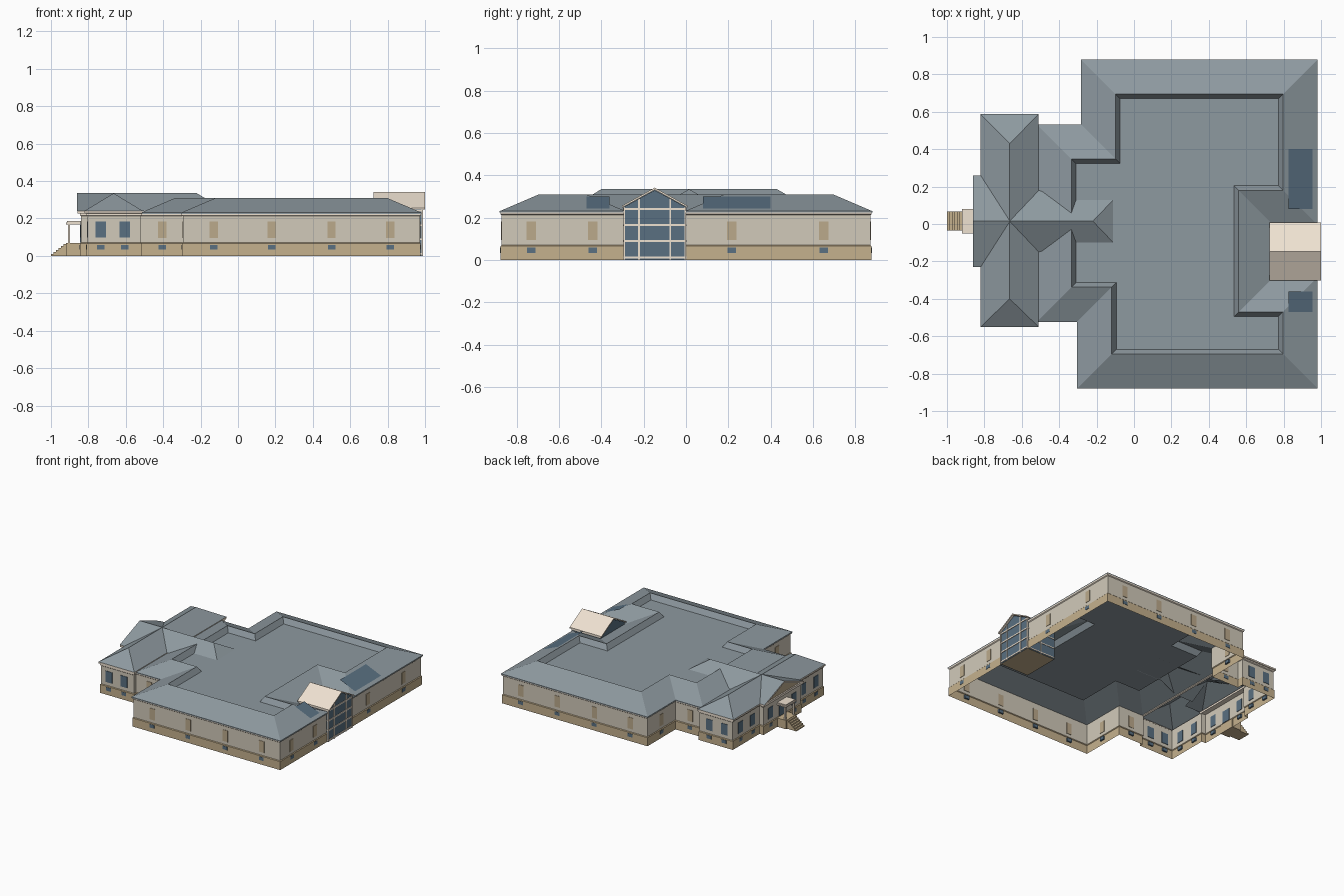
import bpy
from mathutils import Vector

if "Cube" in bpy.data.objects:
    bpy.data.objects.remove(bpy.data.objects["Cube"])


def mat(name, r, g, b):
    m = bpy.data.materials.new(name)
    m.diffuse_color = (r, g, b, 1)
    m.use_nodes = True
    m.node_tree.nodes["Principled BSDF"].inputs["Base Color"].default_value = m.diffuse_color
    return m


ROOF = mat("slate", .27, .32, .35)
WALL = mat("plaster", .64, .59, .49)
BASE = mat("stone", .56, .44, .27)
GLASS = mat("glass", .10, .16, .22)
CREAM = mat("cream", .86, .76, .64)
TAN = mat("tan_panel", .50, .40, .26)


def mesh(name, verts, faces, m):
    me = bpy.data.meshes.new(name)
    me.from_pydata(verts, [], faces)
    me.materials.append(m)
    ob = bpy.data.objects.new(name, me)
    bpy.context.collection.objects.link(ob)
    return ob


def boxes(name, items, m):
    """Axis-aligned boxes given as (x0, x1, y0, y1, z0, z1), joined in one object."""
    v, f = [], []
    for x0, x1, y0, y1, z0, z1 in items:
        n = len(v)
        v += [(x, y, z) for z in (z0, z1) for x, y in ((x0, y0), (x1, y0), (x1, y1), (x0, y1))]
        f += [(n + 3, n + 2, n + 1, n), (n + 4, n + 5, n + 6, n + 7)]
        f += [(n + i, n + (i + 1) % 4, n + (i + 1) % 4 + 4, n + i + 4) for i in range(4)]
    return mesh(name, v, f, m)


def offset(path, d, closed):
    pts = [Vector(p) for p in path]
    k, out = len(pts), []
    for i, p in enumerate(pts):
        a = (p - pts[i - 1]).normalized() if closed or i > 0 else None
        b = (pts[(i + 1) % k] - p).normalized() if closed or i < k - 1 else None
        a, b = a or b, b or a
        n1, n2 = Vector((a.y, -a.x)), Vector((b.y, -b.x))
        out.append(p + (n1 + n2) * (d / (1 + n1.dot(n2))))
    return out


def sweep(name, path, profile, m, closed=False, cap=False):
    """Sweep a profile of (outward offset, z) along a counter-clockwise plan path."""
    k, v, f = len(path), [], []
    for d, z in profile:
        v += [(p.x, p.y, z) for p in offset(path, d, closed)]
    for r in range(len(profile) - 1):
        for i in range(k if closed else k - 1):
            j = (i + 1) % k
            f.append((r * k + i, r * k + j, r * k + k + j, r * k + k + i))
    if cap:
        f.append(tuple(range(len(v) - k, len(v))))
    return mesh(name, v, f, m)


# Outer walls: open shell, interrupted by the glass hall on the right
plan = [(.972, 0), (.972, .87), (-.275, .87), (-.275, .525), (-.52, .525), (-.52, .575),
        (-.805, .575), (-.805, .245), (-.84, .245), (-.84, -.215), (-.805, -.215),
        (-.805, -.54), (-.52, -.54), (-.52, -.515), (-.295, -.515), (-.295, -.87),
        (.972, -.87), (.972, -.295)]
sweep("stone_base", plan, [(.005, 0), (.005, .066), (0, .071)], BASE)
sweep("walls", plan, [(0, .071), (0, .232)], WALL)
sweep("cornice", plan, [(0, .212), (.006, .217), (.006, .231)], CREAM)

# Main roof: hipped rim around a sunken flat deck, with a notch for the glass hall
rim = [(.982, -.005), (.982, .88), (-.284, .88), (-.284, .533), (-.52, .533), (-.52, -.523),
       (-.304, -.523), (-.304, -.88), (.982, -.88), (.982, -.285), (.745, -.285), (.745, -.005)]
sweep("main_roof", rim, [(0, .224), (0, .231), (-.185, .31), (-.21, .27)], ROOF, True, True)


def slope_z(x):
    return .231 + (.982 - x) / .185 * .079 + .002


# Skylights lying on the right-hand slope
for i, (y0, y1) in enumerate(((.08, .40), (-.47, -.36))):
    mesh(f"skylight_{i + 1}", [(x, y, slope_z(x)) for x, y in
         ((.825, y0), (.955, y0), (.955, y1), (.825, y1))], [(0, 1, 2, 3)], GLASS)

# Entrance wing: hipped roof with fascia
wing = [(-.82, -.55), (-.51, -.55), (-.51, .587), (-.82, .587)]
sweep("wing_fascia", wing, [(-.012, .224), (0, .229), (0, .241)], CREAM, True)
mesh("wing_roof", [(x, y, .241) for x, y in wing] + [(-.665, -.40, .335), (-.665, .43, .335)],
     [(0, 1, 4), (1, 2, 5, 4), (2, 3, 5), (3, 0, 4, 5)], ROOF)

# Rear cross roof running into the deck, ending in a hip
C = .015
side = [(-.665, .165, .24), (-.51, .165, .24), (-.34, .115, .269), (-.11, .115, .269)]
v = [(-.665, C, .335), (-.22, C, .335)]
v += [(x, C + s * y, z) for s in (1, -1) for x, y, z in side]
mesh("rear_cross_roof", v, [(0, 2, 3, 4, 5, 1), (0, 1, 9, 8, 7, 6), (1, 5, 9)], ROOF)

# Entrance pediment
W = .245
tri = [(C - W, .241), (C, .336), (C + W, .241)]
inner = [(C - W + .045, .244), (C, .322), (C + W - .045, .244)]
mesh("pediment_roof", [(x, y, z) for x in (-.86, -.665) for y, z in tri],
     [(0, 3, 4, 1), (1, 4, 5, 2)], ROOF)
mesh("pediment_frame", [(-.859, y, z) for y, z in tri + inner],
     [(0, 1, 4, 3), (1, 2, 5, 4), (2, 0, 3, 5)], CREAM)
mesh("pediment_panel", [(-.845, y, z) for y, z in tri], [(0, 1, 2)], TAN)
boxes("pediment_cornice", [(-.859, -.80, C - W, C + W, .226, .241)], CREAM)

# Windows: thin panels set through the wall, facing y ("y") or x ("x")
def panel(axis, pos, c, w, z0, z1, t):
    if axis == "y":
        return (c - w / 2, c + w / 2, pos - t, pos + t, z0, z1)
    return (pos - t, pos + t, c - w / 2, c + w / 2, z0, z1)


runs = [("y", -.87, (-.13, .18, .50, .815)), ("y", .87, (-.13, .18, .50, .815)),
        ("y", -.515, (-.405,)), ("y", .525, (-.405,)),
        ("x", .972, (-.73, -.44, .215, .65)), ("x", -.295, (-.70,)), ("x", -.275, (.70,))]
wing_runs = [("y", -.54, (-.735, -.605)), ("y", .575, (-.735, -.605)),
             ("x", -.805, (-.45, -.30, .33, .48)), ("x", -.84, (-.13, .16))]
boxes("main_windows", [panel(a, p, c, .045, .095, .183, .003)
                       for a, p, cs in runs for c in cs], TAN)
boxes("wing_windows", [panel(a, p, c, .056, .097, .183, .003)
                       for a, p, cs in wing_runs for c in cs], GLASS)
boxes("basement_windows", [panel(a, p, c, .04, .033, .059, .007)
                           for a, p, cs in runs + wing_runs for c in cs], GLASS)
boxes("entrance_door", [panel("x", -.84, C, .07, .071, .165, .004)], GLASS)

# Steps, landing and canopy
boxes("entrance_steps", [(-1 + i * .0135, -.915, -.035, .068, 0, (i + 1) * .0108)
                         for i in range(6)], BASE)
boxes("landing", [(-.92, -.84, -.05, .08, 0, .068)], BASE)
boxes("canopy", [(-.92, -.84, -.05, .08, .168, .178), (-.914, -.84, -.043, .073, .178, .186)], CREAM)
boxes("canopy_posts", [(-.91, -.898, y, y + .012, .068, .168) for y in (-.042, .06)], CREAM)

# Glass hall: gabled prism, floor, mullions and cream roof
Y0, Y1, YM = -.295, 0, -.1475
gable = [(Y0, 0), (Y1, 0), (Y1, .25), (YM, .33), (Y0, .25)]
mesh("glass_hall", [(x, y, z) for x in (.735, .984) for y, z in gable],
     [(4, 3, 2, 1, 0), (5, 6, 7, 8, 9), (1, 2, 7, 6), (0, 5, 9, 4)], GLASS)
mesh("hall_floor", [(.735, Y0, .001), (.735, Y1, .001), (.984, Y1, .001), (.984, Y0, .001)],
     [(0, 1, 2, 3)], BASE)
bars = []
for z in (.012, .09, .165, .242):
    bars.append((.98, .989, Y0, Y1, z - .005, z + .005))
    bars += [(.735, .98, y - .003, y + .003, z - .004, z + .004) for y in (Y0, Y1)]
for y, top in ((Y0 + .003, .25), (-.222, .288), (-.075, .288), (Y1 - .003, .25)):
    bars.append((.98, .989, y - .004, y + .004, 0, top))
bars += [(.855, .863, y - .003, y + .003, 0, .24) for y in (Y0, Y1)]
boxes("hall_mullions", bars, CREAM)
sec = [(-.303, .247), (YM, .332), (.008, .247), (.008, .256), (YM, .342), (-.303, .256)]
mesh("hall_roof", [(x, y, z) for x in (.725, 1.0) for y, z in sec],
     [(i, i + 6, (i + 1) % 6 + 6, (i + 1) % 6) for i in range(6)]
     + [(0, 1, 4, 5), (1, 2, 3, 4), (11, 10, 7, 6), (10, 9, 8, 7)], CREAM)
